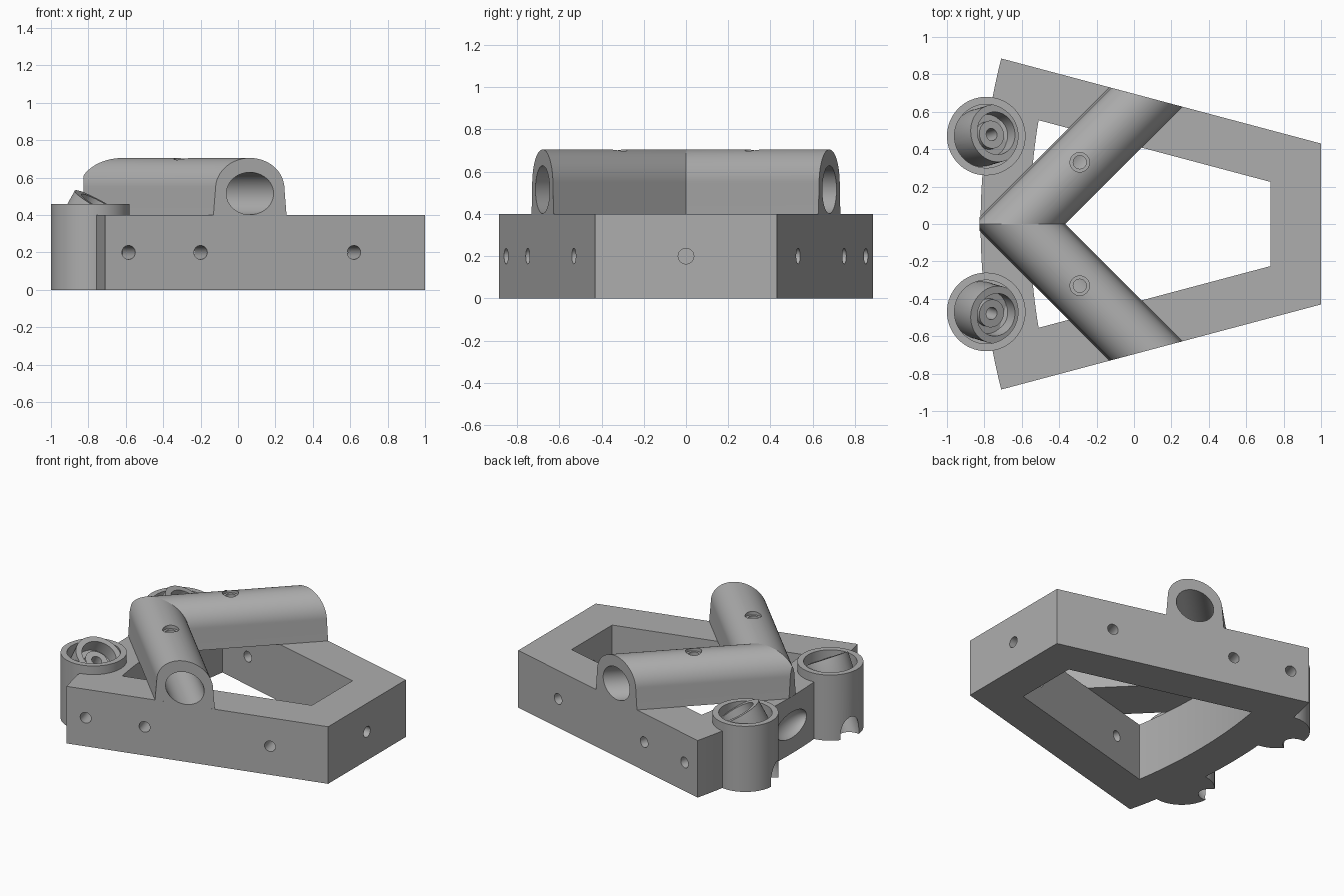
import bpy, bmesh, math
from mathutils import Vector, Matrix

if "Cube" in bpy.data.objects:
    bpy.data.objects.remove(bpy.data.objects["Cube"])

grey = bpy.data.materials.new("plain grey")
grey.use_nodes = True
COLOUR = (0.42, 0.42, 0.42, 1)
grey.diffuse_color = COLOUR
grey.node_tree.nodes["Principled BSDF"].inputs["Base Color"].default_value = COLOUR


def finish(bm, name):
    bmesh.ops.recalc_face_normals(bm, faces=bm.faces)
    mesh = bpy.data.meshes.new(name)
    bm.to_mesh(mesh)
    bm.free()
    mesh.materials.append(grey)
    ob = bpy.data.objects.new(name, mesh)
    bpy.context.collection.objects.link(ob)
    return ob


def prism(name, points, offset):
    """Extrude a planar loop of points along an offset."""
    bm = bmesh.new()
    face = bm.faces.new([bm.verts.new(p) for p in points])
    new = bmesh.ops.extrude_face_region(bm, geom=[face])["geom"]
    verts = [g for g in new if isinstance(g, bmesh.types.BMVert)]
    bmesh.ops.translate(bm, verts=verts, vec=offset)
    return finish(bm, name)


def rod(name, start, end, radius, sides=48):
    """Round bar between two points."""
    start, end = Vector(start), Vector(end)
    axis = end - start
    turn = axis.to_track_quat('Z', 'Y').to_matrix().to_4x4()
    bm = bmesh.new()
    bmesh.ops.create_cone(bm, cap_ends=True, segments=sides, radius1=radius,
                          radius2=radius, depth=axis.length,
                          matrix=Matrix.Translation((start + end) / 2) @ turn)
    return finish(bm, name)


def combine(target, tool, operation='DIFFERENCE'):
    mod = target.modifiers.new("combine", 'BOOLEAN')
    mod.operation, mod.solver, mod.object = operation, 'EXACT', tool
    bpy.context.view_layer.objects.active = target
    bpy.ops.object.modifier_apply(modifier=mod.name)
    bpy.data.objects.remove(tool)


def smooth(ob):
    bpy.ops.object.select_all(action='DESELECT')
    ob.select_set(True)
    bpy.context.view_layer.objects.active = ob
    bpy.ops.object.shade_smooth_by_angle(angle=math.radians(30))


# Frame outlines: straight sides, rear closed by an arc
ARC_X = 2.79


def outline(front, corner, z, steps=24):
    radius = math.hypot(ARC_X - corner[0], corner[1])
    sweep = math.asin(corner[1] / radius)
    pts = [(front[0], -front[1], z), (front[0], front[1], z)]
    for i in range(steps + 1):
        a = sweep * (1 - 2 * i / steps)
        pts.append((ARC_X - radius * math.cos(a), radius * math.sin(a), z))
    return pts


frame = prism("frame", outline((1, 0.43), (-0.71, 0.885), 0), (0, 0, 0.4))
combine(frame, prism("cut", outline((0.73, 0.225), (-0.51, 0.555), -0.1), (0, 0, 0.6)))

# Shallow hollow in the rear wall
bm = bmesh.new()
bmesh.ops.create_uvsphere(bm, u_segments=40, v_segments=20, radius=1,
                          matrix=Matrix.Translation((-0.82, 0, 0.2))
                          @ Matrix.Diagonal((0.08, 0.17, 0.09, 1)))
combine(frame, finish(bm, "cut"))

# Bolt holes in the sides and front bar
side_normal = Vector((0.257, 0.966, 0))
for s in (-1, 1):
    n = Vector((side_normal.x, s * side_normal.y, 0))
    for x in (-0.585, -0.2, 0.62):
        p = Vector((x, s * (0.43 + (1 - x) * 0.266), 0.2))
        combine(frame, rod("cut", p + n * 0.1, p - n * 0.3, 0.037, 32))
combine(frame, rod("cut", (1.1, 0, 0.2), (0.65, 0, 0.2), 0.037, 32))

# Rear posts with a tilted cup and an oblique passage
for s in (-1, 1):
    c = Vector((-0.79, s * 0.47, 0))
    up = Vector((0.48, s * 0.14, 0.866)).normalized()
    mid = c + Vector((0, 0, 0.36))
    combine(frame, rod("post", c, c + Vector((0, 0, 0.46)), 0.21, 64), 'UNION')
    combine(frame, rod("cut", c + Vector((0, 0, 0.33)), c + Vector((0, 0, 0.6)), 0.17, 64))
    combine(frame, rod("cut", mid - up * 0.6, mid - up * 0.18, 0.075))

    # Tilted ring standing in the cup
    name = "left_ring" if s > 0 else "right_ring"
    ring = rod(name, mid - up * 0.1, mid + up * 0.11, 0.155, 64)
    combine(ring, rod("cut", mid + up * 0.02, mid + up * 0.3, 0.115))
    combine(ring, rod("hub", mid - up * 0.02, mid + up * 0.06, 0.075), 'UNION')
    combine(ring, rod("cut", mid - up * 0.3, mid + up * 0.3, 0.033, 32))
    combine(frame, rod("cut", mid - up * 0.3, mid, 0.033, 32))
    # Keep only the part of the ring inside the cup opening
    combine(ring, rod("keep", c + Vector((0, 0, 0.29)), c + Vector((0, 0, 0.7)), 0.171, 64),
            'INTERSECT')
    smooth(ring)
smooth(frame)

# Arched arms meeting in a V on the centre line
for s, name in ((1, "back_arm"), (-1, "front_arm")):
    along = Vector((1, s, 0)).normalized()
    across = Vector((1, -s, 0)).normalized()
    apex = Vector((-0.615, 0, 0))
    start = apex - along * 0.4
    section = [(-0.175, 0.4)]
    section += [(-0.165 * math.cos(math.pi * i / 40), 0.54 + 0.165 * math.sin(math.pi * i / 40))
                for i in range(41)]
    section += [(0.175, 0.4)]
    arm = prism(name, [start + across * u + Vector((0, 0, v)) for u, v in section], along * 1.8)

    # Trim at the centre line, the frame side and the rear
    bm = bmesh.new()
    bm.from_mesh(arm.data)
    planes = [((0, 0, 0), (0, -s, 0)),
              ((1, s * 0.43, 0), (side_normal.x, s * side_normal.y, 0)),
              ((-0.825, 0, 0), (-1, 0, 0))]
    for co, no in planes:
        geom = bm.verts[:] + bm.edges[:] + bm.faces[:]
        cut = bmesh.ops.bisect_plane(bm, geom=geom, plane_co=co, plane_no=no, clear_outer=True)
        edges = [e for e in cut["geom_cut"] if isinstance(e, bmesh.types.BMEdge)]
        bmesh.ops.holes_fill(bm, edges=edges, sides=0)
    bmesh.ops.recalc_face_normals(bm, faces=bm.faces)
    bm.to_mesh(arm.data)
    bm.free()

    # Long bore and the clamping hole on top
    axis = apex + Vector((0, 0, 0.515))
    combine(arm, rod("cut", axis + along * 0.18, axis + along * 1.5, 0.113, 64))
    hole = Vector((-0.29, s * 0.33, 0.5))
    combine(arm, rod("cut", hole, hole + Vector((0, 0, 0.4)), 0.035, 32))
    combine(arm, rod("cut", hole + Vector((0, 0, 0.18)), hole + Vector((0, 0, 0.4)), 0.052, 32))
    smooth(arm)
